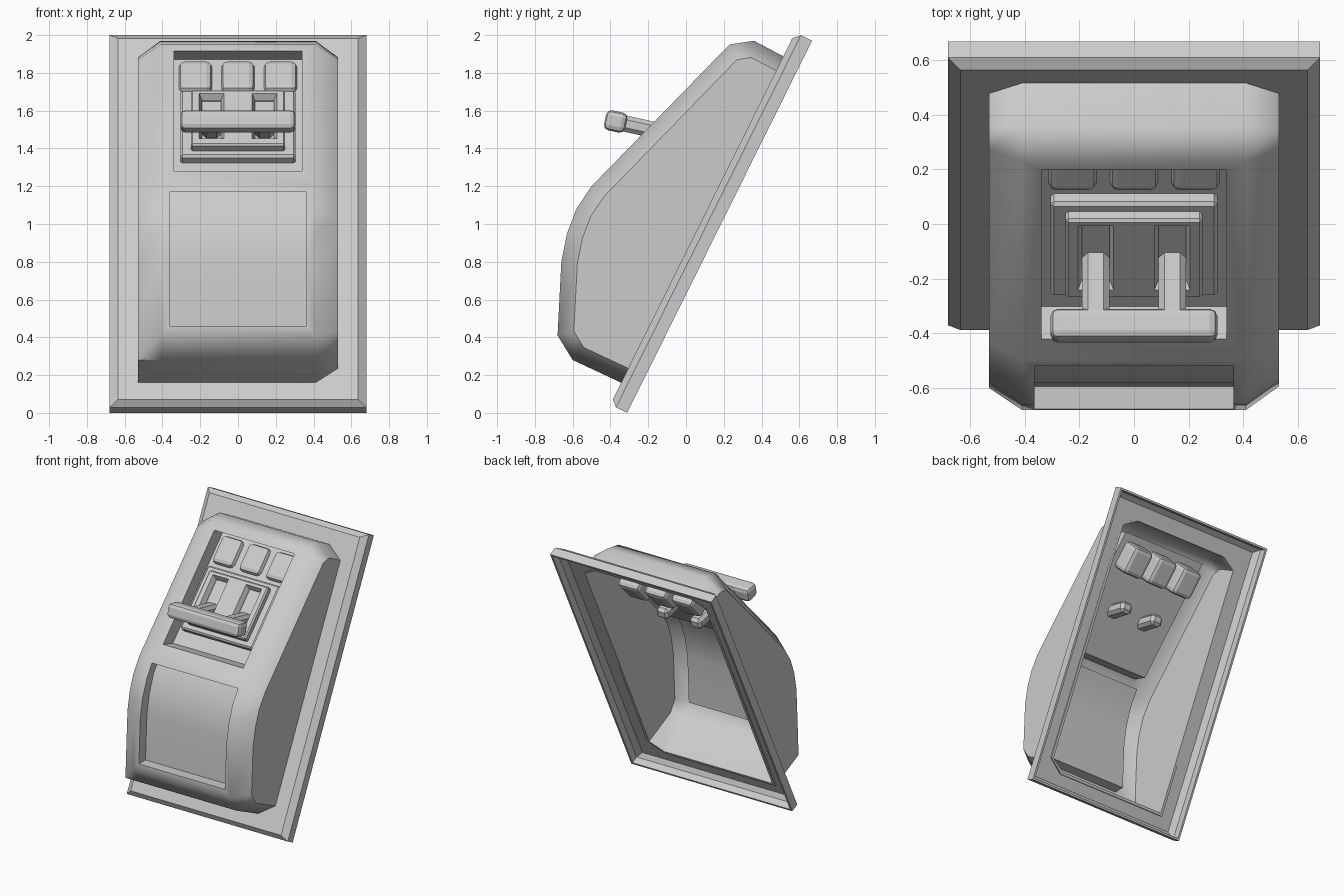
import bpy, bmesh, math
from mathutils import Vector, Matrix

cube = bpy.data.objects.get("Cube")
if cube:
    bpy.data.objects.remove(cube, do_unlink=True)

grey = bpy.data.materials.new("plain grey")
grey.use_nodes = True
GREY = (0.6, 0.6, 0.6, 1)
grey.diffuse_color = GREY
grey.node_tree.nodes["Principled BSDF"].inputs["Base Color"].default_value = GREY


def frame(origin, up):
    """Local axes: x across, y up along a leaning face, z out of it."""
    u = Vector((0, up[0], up[1])).normalized()
    n = Vector((1, 0, 0)).cross(u)
    m = Matrix((Vector((1, 0, 0)), u, n)).transposed().to_4x4()
    return Matrix.Translation((0, origin[0], origin[1])) @ m


def loft(name, rings, matrix=Matrix()):
    """Skin a row of equal closed rings and cap both ends."""
    bm = bmesh.new()
    rows = [[bm.verts.new(matrix @ Vector(p)) for p in ring] for ring in rings]
    for a, b in zip(rows, rows[1:]):
        for i in range(len(a)):
            j = (i + 1) % len(a)
            bm.faces.new((a[i], a[j], b[j], b[i]))
    bm.faces.new(rows[0])
    bm.faces.new(rows[-1])
    bmesh.ops.recalc_face_normals(bm, faces=bm.faces)
    mesh = bpy.data.meshes.new(name)
    bm.to_mesh(mesh)
    bm.free()
    ob = bpy.data.objects.new(name, mesh)
    bpy.context.collection.objects.link(ob)
    mesh.materials.append(grey)
    return ob


def apply(ob, mod):
    bpy.context.view_layer.objects.active = ob
    bpy.ops.object.modifier_apply(modifier=mod.name)


def bevel(ob, width, segments=1):
    mod = ob.modifiers.new("bevel", 'BEVEL')
    mod.width, mod.segments = width, segments
    apply(ob, mod)
    return ob


def combine(ob, other, operation='DIFFERENCE', keep=False):
    mod = ob.modifiers.new("cut", 'BOOLEAN')
    mod.operation, mod.object, mod.solver = operation, other, 'EXACT'
    apply(ob, mod)
    if not keep:
        bpy.data.objects.remove(other, do_unlink=True)


def rect(x, y0, y1, z, cx=0):
    return [(cx - x, y0, z), (cx + x, y0, z), (cx + x, y1, z), (cx - x, y1, z)]


def box(name, half_x, y, z, matrix, cx=0):
    return loft(name, [rect(half_x, *y, z[0], cx), rect(half_x, *y, z[1], cx)], matrix)


def inset(points, d):
    """Offset an open side profile inward with mitred corners."""
    pts = [Vector(p) for p in points]
    dirs = [(b - a).normalized() for a, b in zip(pts, pts[1:])]
    norms = [Vector((v.y, -v.x)) for v in dirs]
    out = []
    for i, p in enumerate(pts):
        a, b = norms[max(i - 1, 0)], norms[min(i, len(norms) - 1)]
        out.append(p + (a + b) * d / (1 + a.dot(b)))
    return out


def section(x, points):
    return [(x, p[0], p[1]) for p in points]


def prism(name, half_x, points, matrix=Matrix()):
    return loft(name, [section(-half_x, points), section(half_x, points)], matrix)


def hull(name, points, wide, narrow, d):
    """Side profile lofted across with chamfered flanks; lower right corner is square."""
    front, flank = inset(points, d), inset(points, 0.085)
    return loft(name, [section(-wide, front[:2] + flank[2:]), section(-narrow, front),
                       section(narrow, front), section(wide, flank)])


# Leaning frames: the back plate and the control slope
plate_frame = frame((0.178, 0.985), (0.445, 0.8955))
slope = frame((-0.5, 1.2), (0.73, 0.75))

# Back plate: a shallow hollow tray with a chamfered front rim
plate = loft("back_plate", [rect(0.68, -1.1, 1.1, 0),
                            rect(0.68, -1.1, 1.1, 0.066),
                            rect(0.635, -1.07, 1.065, 0.1)], plate_frame)
combine(plate, loft("plate_cutter", [rect(0.665, -1.085, 1.085, -0.05),
                                     rect(0.665, -1.085, 1.085, 0.055),
                                     rect(0.625, -1.055, 1.05, 0.085)], plate_frame))

# Thin housing shell, open at the back
bends = [(-0.60, 0.28), (-0.68, 0.41), (-0.66, 0.80), (-0.63, 0.95),
         (-0.58, 1.08), (-0.50, 1.20), (0.23, 1.95), (0.36, 1.97)]
housing = hull("housing", [(-0.32, 0.149)] + bends + [(0.53, 1.88)], 0.53, 0.41, 0)
cavity = hull("cavity_cutter", [(-0.15, 0.07)] + bends + [(0.66, 1.812)], 0.51, 0.40, 0.02)
combine(plate, cavity, keep=True)
combine(housing, cavity)


# Curved lower window, pushed straight back into the front
def window(outer, inner, grow):
    ys, zs = (-0.677, -0.66, -0.63, -0.58, -0.52), (0.46 - grow, 0.80, 0.95, 1.08, 1.17 + grow)
    line = list(zip(ys, zs))
    return [(y + inner, z) for y, z in line] + [(y + outer, z) for y, z in reversed(line)]


combine(housing, prism("window_tray", 0.38, window(0.012, 0.10, 0.015)), 'UNION')
combine(housing, prism("window_cutter", 0.363, window(-0.1, 0.08, 0)))

# Control tray, sunk into the slope
combine(housing, prism("tray", 0.355, [(0.095, -0.01), (0.15, -0.13), (1.065, -0.13),
                                       (1.02, -0.01)], slope), 'UNION')
combine(housing, prism("tray_cutter", 0.338, [(0.113, 0.1), (0.113, 0), (0.17, -0.11),
                                              (1.045, -0.11), (1.0, 0), (1.0, 0.1)], slope))

# Three push buttons
for label, cx in (("right", -0.225), ("middle", 0), ("left", 0.225)):
    bevel(box(label + "_button", 0.088, (0.80, 1.01), (-0.27, -0.075), slope, cx), 0.03, 2)

# Lever panel with a raised slotted plate
bevel(box("lever_panel", 0.305, (0.275, 0.765), (-0.12, -0.055), slope), 0.012)
slot_plate = bevel(box("slot_plate", 0.25, (0.315, 0.725), (-0.07, -0.01), slope), 0.01)
for cx in (-0.14, 0.14):
    slot = loft("slot_cutter", [rect(0.05, 0.38, 0.68, -0.1, cx),
                                rect(0.05, 0.38, 0.68, -0.045, cx),
                                rect(0.07, 0.355, 0.70, 0.0, cx)], slope)
    combine(slot_plate, slot)

# Lever stems and cross bar
stem_frame = frame((-0.36, 1.54), (0.976, -0.217))
for label, cx in (("right", -0.14), ("left", 0.14)):
    bevel(box(label + "_lever_stem", 0.05, (0, 0.47), (-0.043, 0.043), stem_frame, cx), 0.022)
bevel(box("lever_bar", 0.305, (-0.07, 0.045), (-0.054, 0.054), stem_frame), 0.028, 2)

# Soft shading across the gentle bends of the housing
bpy.ops.object.select_all(action='DESELECT')
housing.select_set(True)
bpy.context.view_layer.objects.active = housing
bpy.ops.object.shade_smooth_by_angle(angle=math.radians(40))
weighted = housing.modifiers.new("weighted normals", 'WEIGHTED_NORMAL')
weighted.keep_sharp = True
